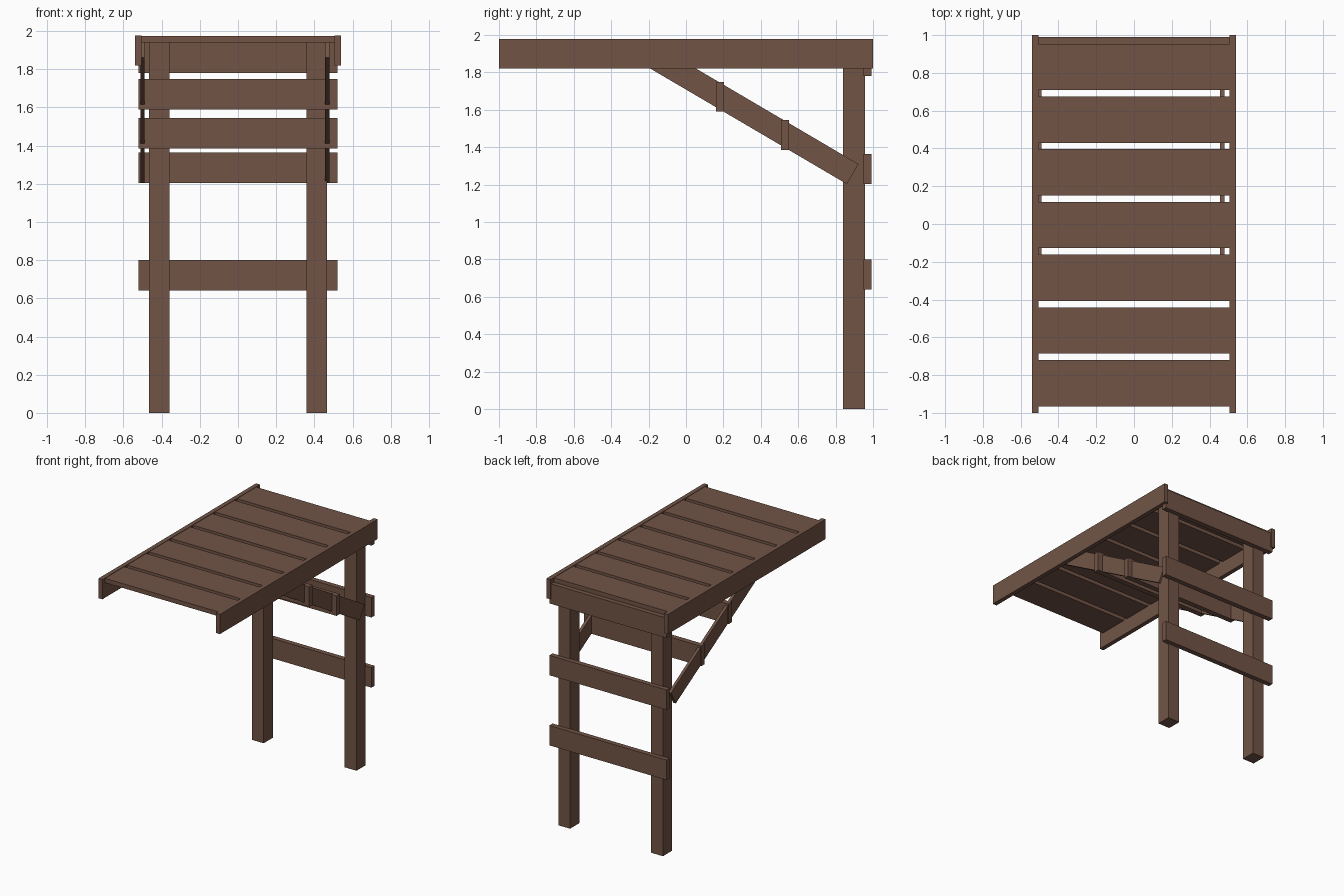
import bpy, bmesh
from mathutils import Vector

if "Cube" in bpy.data.objects:
    bpy.data.objects.remove(bpy.data.objects["Cube"])

wood = bpy.data.materials.new("brown_wood")
wood.diffuse_color = (0.165, 0.088, 0.06, 1)
wood.use_nodes = True
wood.node_tree.nodes["Principled BSDF"].inputs["Base Color"].default_value = wood.diffuse_color


def finish(name, bm):
    bmesh.ops.recalc_face_normals(bm, faces=bm.faces)
    mesh = bpy.data.meshes.new(name)
    bm.to_mesh(mesh)
    bm.free()
    mesh.materials.append(wood)
    obj = bpy.data.objects.new(name, mesh)
    bpy.context.collection.objects.link(obj)
    return obj


def board(name, x, y, z):
    """Box given by its (min, max) range on each axis."""
    bm = bmesh.new()
    bmesh.ops.create_cube(bm, size=1)
    for v in bm.verts:
        v.co = Vector([r[0] if c < 0 else r[1] for c, r in zip(v.co, (x, y, z))])
    return finish(name, bm)


def side_profile(name, points, x):
    """Extrude a (y, z) outline across an x range."""
    bm = bmesh.new()
    face = bm.faces.new([bm.verts.new((x[0], py, pz)) for py, pz in points])
    ext = bmesh.ops.extrude_face_region(bm, geom=[face])
    verts = [g for g in ext["geom"] if isinstance(g, bmesh.types.BMVert)]
    bmesh.ops.translate(bm, verts=verts, vec=(x[1] - x[0], 0, 0))
    return finish(name, bm)


# Posts and roof side rails
for side, s in (("left", -1), ("right", 1)):
    board(f"{side}_post", sorted((s * 0.36, s * 0.465)), (0.84, 0.956), (0, 1.94))
    board(f"{side}_roof_rail", sorted((s * 0.505, s * 0.54)), (-1, 1), (1.82, 1.978))

# Roof slats
for i in range(7):
    y = -0.965 + i * 0.279
    board(f"roof_slat_{i + 1}", (-0.507, 0.507), (y, y + 0.245), (1.94, 1.975))

# Back cross boards
for i, z in enumerate((0.64, 1.203, 1.78)):
    board(f"back_board_{i + 1}", (-0.52, 0.52), (0.95, 0.991), (z, z + 0.16))

# Slanted braces
brace = [(0.86, 1.203), (0.922, 1.31), (-0.197, 1.968), (-0.26, 1.861)]
side_profile("left_brace", brace, (-0.512, -0.489))
side_profile("right_brace", brace, (0.455, 0.479))

# Boards tying the braces together
for i, (y, z) in enumerate(((0.16, 1.59), (0.507, 1.385))):
    board(f"brace_tie_{i + 1}", (-0.52, 0.52), (y, y + 0.043), (z, z + 0.16))
